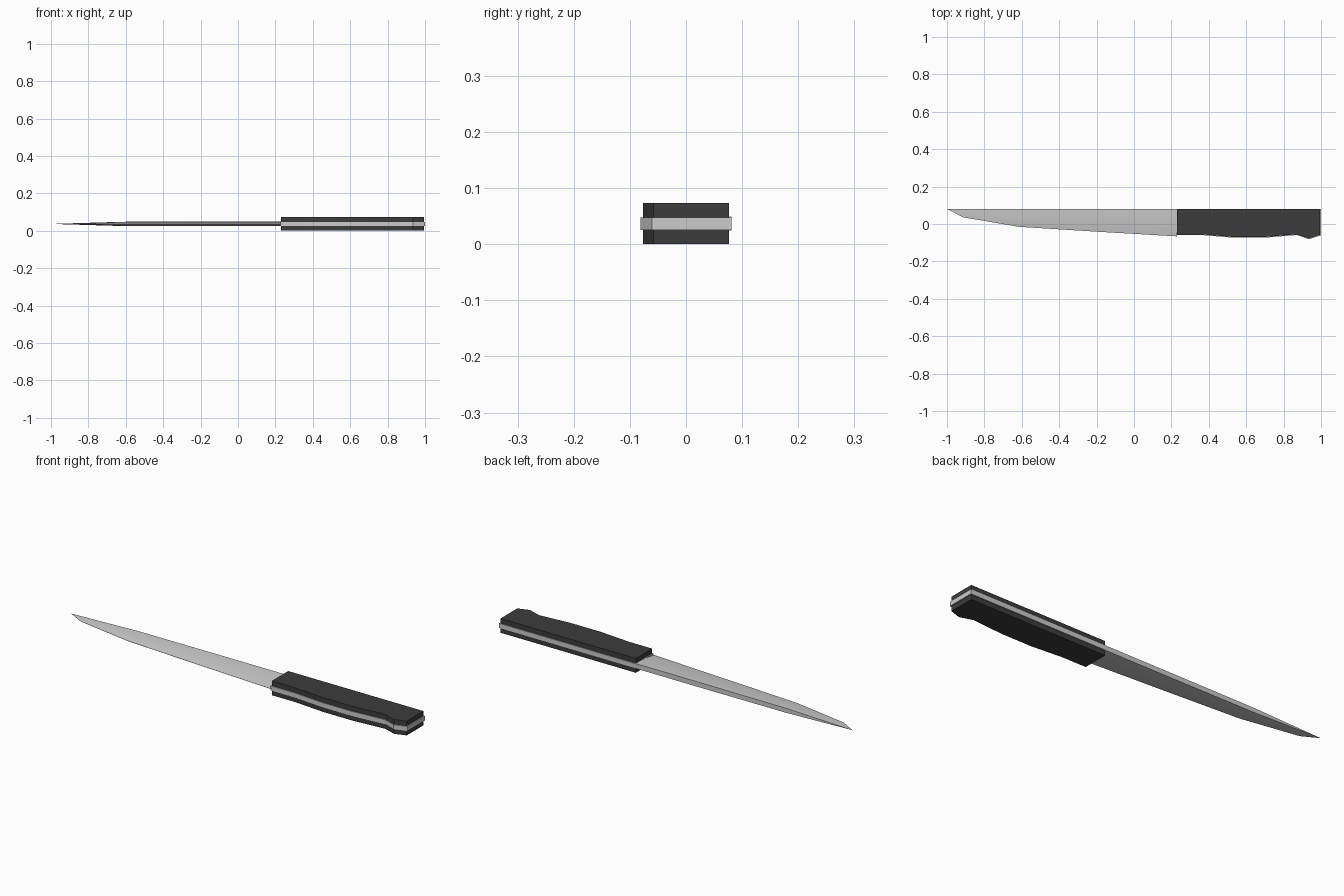
import bpy, bmesh, math

if "Cube" in bpy.data.objects:
    bpy.data.objects.remove(bpy.data.objects["Cube"])

dark = bpy.data.materials.new("dark_handle")
dark.diffuse_color = (0.045, 0.045, 0.045, 1)
dark.use_nodes = True
dark.node_tree.nodes["Principled BSDF"].inputs["Base Color"].default_value = dark.diffuse_color
ZC = 0.0365  # mid-plane of the knife


def finish(name, bm, mat=None):
    bmesh.ops.remove_doubles(bm, verts=bm.verts, dist=1e-6)
    bmesh.ops.recalc_face_normals(bm, faces=bm.faces)
    me = bpy.data.meshes.new(name)
    bm.to_mesh(me)
    bm.free()
    ob = bpy.data.objects.new(name, me)
    bpy.context.collection.objects.link(ob)
    if mat:
        me.materials.append(mat)
    return ob


def slab(name, outline, z0, z1, mat=None):
    bm = bmesh.new()
    face = bm.faces.new([bm.verts.new((x, y, z0)) for x, y in outline])
    ext = bmesh.ops.extrude_face_region(bm, geom=[face])
    top = [v for v in ext["geom"] if isinstance(v, bmesh.types.BMVert)]
    bmesh.ops.translate(bm, verts=top, vec=(0, 0, z1 - z0))
    return finish(name, bm, mat)


# Handle scales: two dark slabs sharing one outline
grip = [(0.23, 0.077), (0.23, -0.055), (0.36, -0.055), (0.53, -0.069),
        (0.70, -0.069), (0.87, -0.055), (0.935, -0.077), (0.994, -0.058), (0.994, 0.077)]
slab("lower_handle_scale", grip, 0.0, 0.025, dark)
slab("upper_handle_scale", grip, 0.048, 0.073, dark)

# Tang: steel core slightly proud of the scales
tang = [(0.226, 0.081), (0.226, -0.059), (0.36, -0.059), (0.53, -0.073),
        (0.70, -0.073), (0.87, -0.059), (0.935, -0.081), (1.0, -0.061), (1.0, 0.081)]
slab("tang", tang, 0.025, 0.048)

# Blade: wedge sections (x, cutting edge y, half thickness) lofted to the tip
stations = [(0.23, -0.066, 0.0125), (-0.20, -0.041, 0.0125), (-0.615, -0.015, 0.0115),
            (-0.915, 0.036, 0.0025)]
SPINE = 0.081
bm = bmesh.new()
rings = []
for x, edge, half in stations:
    shoulder = SPINE - 0.55 * (SPINE - edge)
    section = [(SPINE, half), (shoulder, half * 0.85), (edge, 0.0006),
               (edge, -0.0006), (shoulder, -half * 0.85), (SPINE, -half)]
    rings.append([bm.verts.new((x, y, ZC + z)) for y, z in section])
for a, b in zip(rings, rings[1:]):
    for i in range(6):
        j = (i + 1) % 6
        bm.faces.new((a[i], a[j], b[j], b[i]))
bm.faces.new(rings[0])
tip = bm.verts.new((-1.0, SPINE, ZC))
for i in range(6):
    bm.faces.new((rings[-1][i], rings[-1][(i + 1) % 6], tip))
blade = finish("blade", bm)
bpy.context.view_layer.objects.active = blade
blade.select_set(True)
bpy.ops.object.shade_smooth_by_angle(angle=math.radians(30))
